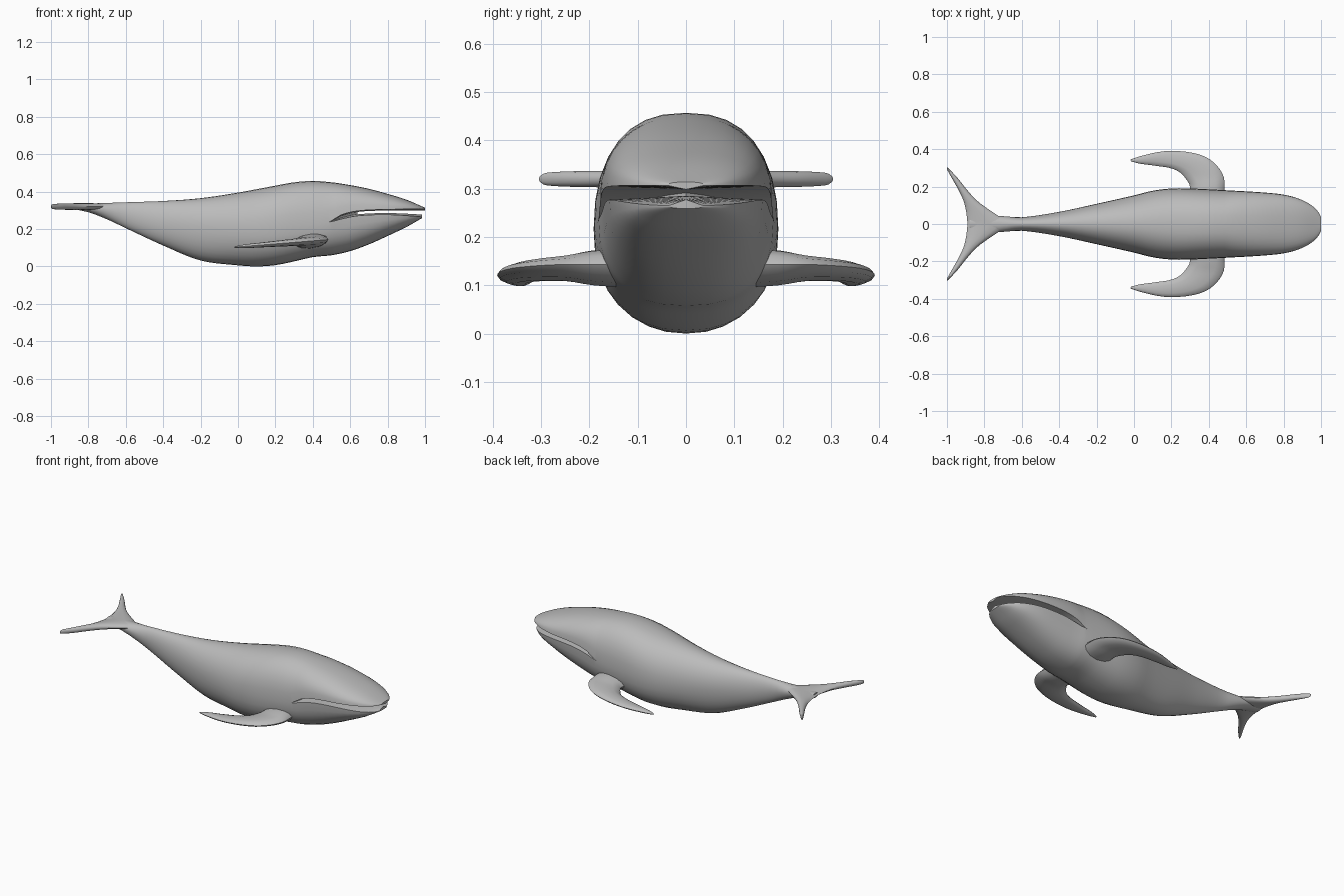
import bpy, bmesh, math

if "Cube" in bpy.data.objects:
    bpy.data.objects.remove(bpy.data.objects["Cube"])

grey = bpy.data.materials.new("whale grey")
grey.diffuse_color = (0.5, 0.5, 0.5, 1)
grey.use_nodes = True
grey.node_tree.nodes["Principled BSDF"].inputs["Base Color"].default_value = grey.diffuse_color


def curve(points, x):
    """Smooth interpolation through (x, value) points."""
    if x <= points[0][0]:
        return points[0][1]
    if x >= points[-1][0]:
        return points[-1][1]
    i = max(k for k in range(len(points) - 1) if points[k][0] <= x)

    def slope(k):
        a, b = points[max(k - 1, 0)], points[min(k + 1, len(points) - 1)]
        return (b[1] - a[1]) / (b[0] - a[0])
    (x0, v0), (x1, v1) = points[i], points[i + 1]
    h = x1 - x0
    t = (x - x0) / h
    return ((2 * t**3 - 3 * t**2 + 1) * v0 + (t**3 - 2 * t**2 + t) * h * slope(i)
            + (3 * t**2 - 2 * t**3) * v1 + (t**3 - t**2) * h * slope(i + 1))


def finish(name, bm):
    """Mirror across y, clean up, and make a smooth object."""
    bmesh.ops.remove_doubles(bm, verts=bm.verts, dist=1e-4)
    bmesh.ops.mirror(bm, geom=bm.verts[:] + bm.edges[:] + bm.faces[:],
                     axis='Y', merge_dist=1e-4)
    bmesh.ops.recalc_face_normals(bm, faces=bm.faces)
    mesh = bpy.data.meshes.new(name)
    bm.to_mesh(mesh)
    bm.free()
    mesh.materials.append(grey)
    obj = bpy.data.objects.new(name, mesh)
    bpy.context.collection.objects.link(obj)
    bpy.ops.object.select_all(action='DESELECT')
    obj.select_set(True)
    bpy.context.view_layer.objects.active = obj
    bpy.ops.object.shade_smooth_by_angle(angle=math.radians(45))


# Body profiles along x: back, belly, half width, widest height, mouth gap, squareness
BACK = [(-.88, .333), (-.75, .338), (-.6, .343), (-.4, .35), (-.2, .365), (0, .395),
        (.2, .432), (.3, .45), (.4, .457), (.5, .45), (.6, .435), (.7, .415),
        (.8, .388), (.9, .357), (1, .314)]
BELLY = [(-.88, .306), (-.8, .29), (-.7, .252), (-.6, .205), (-.4, .112), (-.2, .032),
         (0, .006), (.1, 0), (.2, .007), (.3, .027), (.4, .05), (.5, .06), (.6, .082),
         (.7, .118), (.8, .163), (.9, .21), (1, .259)]
WIDTH = [(-.88, .03), (-.8, .045), (-.7, .042), (-.6, .036), (-.4, .065), (-.2, .108),
         (0, .153), (.1, .178), (.2, .19), (.3, .19), (.5, .18), (.7, .168), (.8, .157),
         (.88, .136), (.94, .106), (.98, .072), (1, .038)]
EQUATOR = [(-.88, .32), (-.75, .312), (-.6, .278), (-.4, .235), (0, .205), (.3, .22),
           (.45, .23), (.5, .242), (.55, .264), (.64, .284), (.8, .291), (1, .286)]
GAP = [(.49, 0), (.55, .011), (.64, .013), (.8, .014), (1, .021)]
SQUARE = [(-.6, 2), (0, 2.1), (.3, 2.4), (1, 2.4)]
ARC = 9
MOUTH_BACK = .64

xs = [-.88 + .04 * i for i in range(34)]
xs += [.485, .5, .52, .55, .58, .61, MOUTH_BACK, .68, .72, .76, .8, .84, .87,
       .9, .925, .945, .96, .975, .988, 1]
bm = bmesh.new()
rings = []
for x in xs:
    top, low, w, eq, gap, sq = (curve(c, x) for c in (BACK, BELLY, WIDTH, EQUATOR, GAP, SQUARE))
    chin_x = x - max(0, x - .9) * .15
    inner_w = w * (1 - min(1, max(0, (x - .49) / (MOUTH_BACK - .49))))
    pts = []
    for k in range(ARC):                       # top centre down to the upper lip
        a = math.pi / 2 * (1 - k / (ARC - 1))
        c, s = max(0, math.cos(a)), max(0, math.sin(a))
        c = 0 if k == 0 else c
        pts.append((x, w * c ** (2 / sq), eq + gap + (top - eq - gap) * s ** (2 / sq)))
    pts.append((x, inner_w, eq + gap * .6))    # roof and floor of the mouth
    pts.append((chin_x, inner_w, eq - gap * .4))
    for k in range(ARC):                       # lower lip down to the belly centre
        a = math.pi / 2 * k / (ARC - 1)
        c, s = max(0, math.cos(a)), max(0, math.sin(a))
        c = 0 if k == ARC - 1 else c
        jaw = w * (1 - gap * 2)
        pts.append((chin_x, jaw * c ** (2 / sq), eq - gap - (eq - gap - low) * s ** (2 / sq)))
    rings.append([bm.verts.new(p) for p in pts])
for i, (a, b) in enumerate(zip(rings, rings[1:])):
    for k in range(len(a) - 1):
        if k == ARC and xs[i] >= MOUTH_BACK - 1e-6:
            continue                           # open mouth slit
        bm.faces.new((a[k], a[k + 1], b[k + 1], b[k]))
bm.faces.new(rings[0])                         # tail stub
bm.faces.new(rings[-1][:ARC + 1])              # snout tip
bm.faces.new(rings[-1][ARC + 1:])              # chin tip
finish("body", bm)


def fin(name, stations, height, steps=3):
    """Loft a flat fin through (lead x, lead y, trail x, trail y, half thickness)."""
    bm = bmesh.new()
    rings = []
    n = len(stations)
    for j in range((n - 1) * steps + 1):
        t = j / steps
        lx, ly, tx, ty, th = (curve([(i, s[m]) for i, s in enumerate(stations)], t)
                              for m in range(5))
        ring = []
        for k in range(12):
            a = 2 * math.pi * k / 12
            f = (1 - math.cos(a)) / 2
            x, y = lx + (tx - lx) * f, ly + (ty - ly) * f
            ring.append(bm.verts.new((x, y, height(x) + th * math.sin(a))))
        rings.append(ring)
    for a, b in zip(rings, rings[1:]):
        for k in range(12):
            bm.faces.new((a[k], a[k - 1], b[k - 1], b[k]))
    bm.faces.new(rings[-1])
    finish(name, bm)


# Pectoral flippers, swept backwards
fin("flippers", [
    (.48, .12, .28, .12, .04), (.483, .19, .30, .195, .036), (.48, .25, .275, .245, .026),
    (.445, .31, .24, .28, .022), (.38, .36, .19, .30, .019), (.28, .386, .14, .308, .016),
    (.16, .389, .09, .315, .013), (.05, .367, .03, .323, .01), (-.02, .345, -.015, .335, .004),
], lambda x: .105 + .08 * x)

# Tail flukes
fin("tail_flukes", [
    (-.66, 0, -.89, 0, .018), (-.735, .05, -.895, .05, .018), (-.78, .08, -.90, .08, .018),
    (-.84, .125, -.912, .125, .018), (-.895, .185, -.937, .18, .017),
    (-.94, .242, -.968, .235, .016), (-.985, .291, -.996, .285, .013),
    (-.998, .304, -1, .30, .006),
], lambda x: .32)
